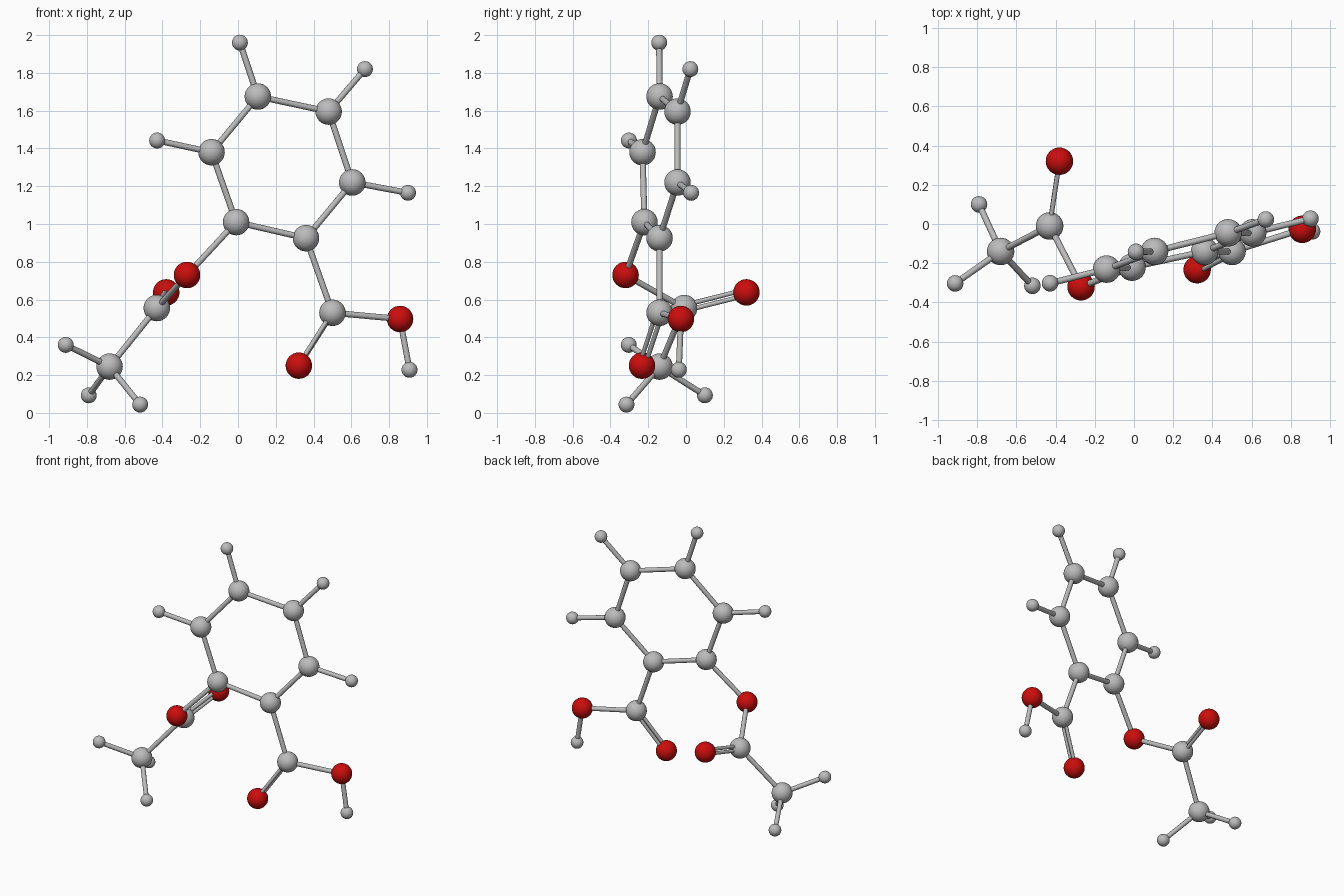
import bpy
from mathutils import Vector

if "Cube" in bpy.data.objects:
    bpy.data.objects.remove(bpy.data.objects["Cube"], do_unlink=True)


def make_material(name, colour):
    mat = bpy.data.materials.new(name)
    mat.use_nodes = True
    mat.diffuse_color = (*colour, 1)
    mat.node_tree.nodes["Principled BSDF"].inputs["Base Color"].default_value = (*colour, 1)
    return mat


GREY = make_material("light_grey", (0.5, 0.5, 0.5))
RED = make_material("deep_red", (0.6, 0.004, 0.004))

LARGE_RADIUS, SMALL_RADIUS = 0.07, 0.042
STICK_RADIUS, TWIN_RADIUS, TWIN_OFFSET = 0.016, 0.012, 0.015

# Ball centres by kind
carbons = {
    "ring_lower_left": (-0.01, -0.22, 1.01),
    "ring_lower_right": (0.36, -0.14, 0.925),
    "ring_right": (0.605, -0.045, 1.22),
    "ring_upper_right": (0.48, -0.045, 1.595),
    "ring_top": (0.105, -0.14, 1.675),
    "ring_left": (-0.14, -0.23, 1.38),
    "acid_carbon": (0.5, -0.14, 0.53),
    "acetyl_carbon": (-0.43, -0.01, 0.555),
    "methyl_carbon": (-0.68, -0.14, 0.245),
}
oxygens = {
    "bridge_oxygen": (-0.27, -0.32, 0.73),
    "acetyl_oxygen": (-0.38, 0.32, 0.638),
    "acid_oxygen": (0.322, -0.233, 0.25),
    "hydroxyl_oxygen": (0.858, -0.027, 0.497),
}
hydrogens = {
    "top_hydrogen": (0.01, -0.142, 1.96),
    "upper_right_hydrogen": (0.672, 0.023, 1.82),
    "right_hydrogen": (0.9, 0.027, 1.165),
    "left_hydrogen": (-0.428, -0.302, 1.442),
    "methyl_hydrogen_outer": (-0.912, -0.303, 0.36),
    "methyl_hydrogen_back": (-0.79, 0.1, 0.093),
    "methyl_hydrogen_front": (-0.518, -0.315, 0.044),
    "hydroxyl_hydrogen": (0.908, -0.038, 0.228),
}
centres = {name: Vector(p) for kind in (carbons, oxygens, hydrogens) for name, p in kind.items()}

# Chains of balls joined by single sticks
chains = [
    ["ring_lower_left", "ring_lower_right", "ring_right", "ring_upper_right",
     "ring_top", "ring_left", "ring_lower_left"],
    ["ring_lower_left", "bridge_oxygen", "acetyl_carbon", "methyl_carbon"],
    ["ring_lower_right", "acid_carbon", "hydroxyl_oxygen", "hydroxyl_hydrogen"],
    ["ring_top", "top_hydrogen"],
    ["ring_upper_right", "upper_right_hydrogen"],
    ["ring_right", "right_hydrogen"],
    ["ring_left", "left_hydrogen"],
    ["methyl_carbon", "methyl_hydrogen_outer"],
    ["methyl_carbon", "methyl_hydrogen_back"],
    ["methyl_carbon", "methyl_hydrogen_front"],
]
# Pairs joined by two parallel sticks
twins = [("acetyl_carbon", "acetyl_oxygen"), ("acid_carbon", "acid_oxygen")]


def finish(name, mat):
    obj = bpy.context.object
    obj.name = name
    obj.data.materials.append(mat)
    bpy.ops.object.shade_smooth_by_angle()


def ball(name, centre, radius, mat):
    bpy.ops.mesh.primitive_uv_sphere_add(segments=32, ring_count=16, radius=radius, location=centre)
    finish(name, mat)


def stick(name, a, b, radius):
    axis = b - a
    bpy.ops.mesh.primitive_cylinder_add(vertices=16, radius=radius, depth=axis.length,
                                        location=(a + b) / 2,
                                        rotation=axis.to_track_quat("Z", "Y").to_euler())
    finish(name, GREY)


# Balls
for group, radius, mat in ((carbons, LARGE_RADIUS, GREY), (oxygens, LARGE_RADIUS, RED),
                           (hydrogens, SMALL_RADIUS, GREY)):
    for name in group:
        ball(name + "_ball", centres[name], radius, mat)

# Single sticks
for chain in chains:
    for first, second in zip(chain, chain[1:]):
        stick(f"stick_{first}_to_{second}", centres[first], centres[second], STICK_RADIUS)

# Double sticks
for first, second in twins:
    a, b = centres[first], centres[second]
    shift = (b - a).cross(Vector((1, 0, 0))).normalized() * TWIN_OFFSET
    for side, sign in (("upper", -1), ("lower", 1)):
        stick(f"{side}_twin_stick_{second}", a + shift * sign, b + shift * sign, TWIN_RADIUS)
